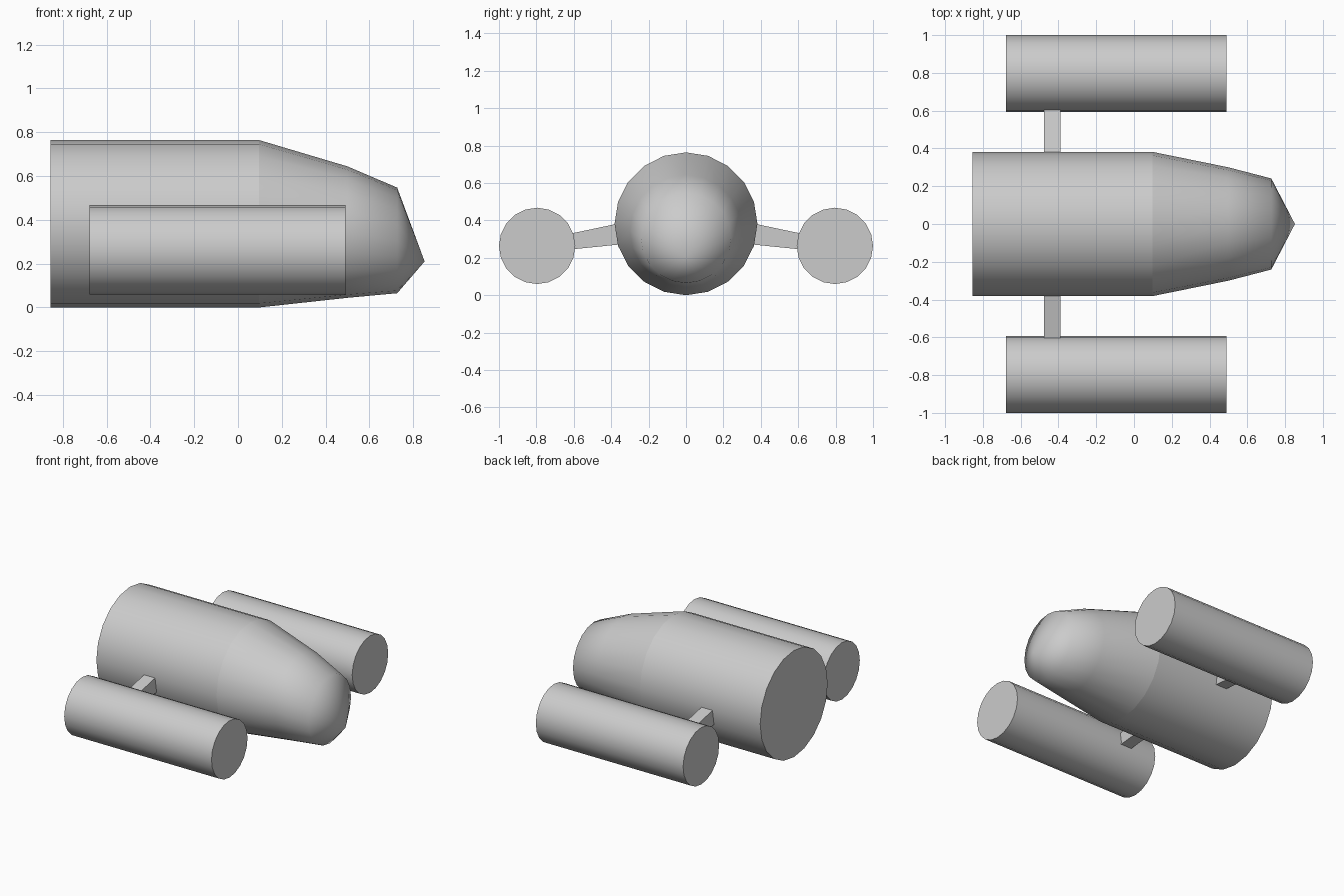
import bpy, bmesh
from math import sin, cos, tau

SIDES = 20

cube = bpy.data.objects.get("Cube")
if cube:
    bpy.data.objects.remove(cube, do_unlink=True)

grey = bpy.data.materials.new("hull grey")
grey.use_nodes = True
grey.diffuse_color = (0.6, 0.6, 0.6, 1)
grey.node_tree.nodes["Principled BSDF"].inputs["Base Color"].default_value = (0.6, 0.6, 0.6, 1)


def finish(name, bm):
    bmesh.ops.recalc_face_normals(bm, faces=bm.faces)
    mesh = bpy.data.meshes.new(name)
    bm.to_mesh(mesh)
    bm.free()
    mesh.materials.append(grey)
    obj = bpy.data.objects.new(name, mesh)
    bpy.context.collection.objects.link(obj)
    return obj


def loft(name, rings, y=0, tip=None, caps=()):
    """Smooth round shell along x; each ring is (x, centre z, radius)."""
    bm = bmesh.new()
    loops = [[bm.verts.new((x, y + r * sin(tau * i / SIDES), z + r * cos(tau * i / SIDES)))
              for i in range(SIDES)] for x, z, r in rings]
    for a, b in zip(loops, loops[1:]):
        for i in range(SIDES):
            j = (i + 1) % SIDES
            bm.faces.new((a[i], a[j], b[j], b[i])).smooth = True
    if tip:
        point = bm.verts.new(tip)
        for i in range(SIDES):
            bm.faces.new((loops[-1][i], loops[-1][(i + 1) % SIDES], point)).smooth = True
    # Flat end caps with a sharp rim
    for k in caps:
        cap = bm.faces.new(loops[k])
        for edge in cap.edges:
            edge.smooth = False
    return finish(name, bm)


def strut(name, side):
    """Tapered four-sided arm from the hull to an engine."""
    bm = bmesh.new()
    ends = []
    for y, low, high in ((0.35, 0.272, 0.386), (0.615, 0.245, 0.33)):
        ends.append([bm.verts.new((x, side * y, z)) for x, z in
                     ((-0.477, low), (-0.39, low), (-0.39, high), (-0.477, high))])
    a, b = ends
    for i in range(4):
        j = (i + 1) % 4
        bm.faces.new((a[i], a[j], b[j], b[i]))
    bm.faces.new(a)
    bm.faces.new(b)
    return finish(name, bm)


# Main hull and drooping nose, joined at a crisp seam
loft("hull", [(-0.855, 0.382, 0.382), (0.097, 0.382, 0.382)], caps=(0,))
loft("nose", [(0.097, 0.382, 0.382), (0.5, 0.344, 0.3), (0.727, 0.306, 0.241)],
     tip=(0.852, 0, 0.21))

# Side engines on their struts
for label, side in (("left", 1), ("right", -1)):
    loft(label + "_engine", [(-0.677, 0.264, 0.204), (0.49, 0.264, 0.204)],
         y=side * 0.796, caps=(0, -1))
    strut(label + "_strut", side)
